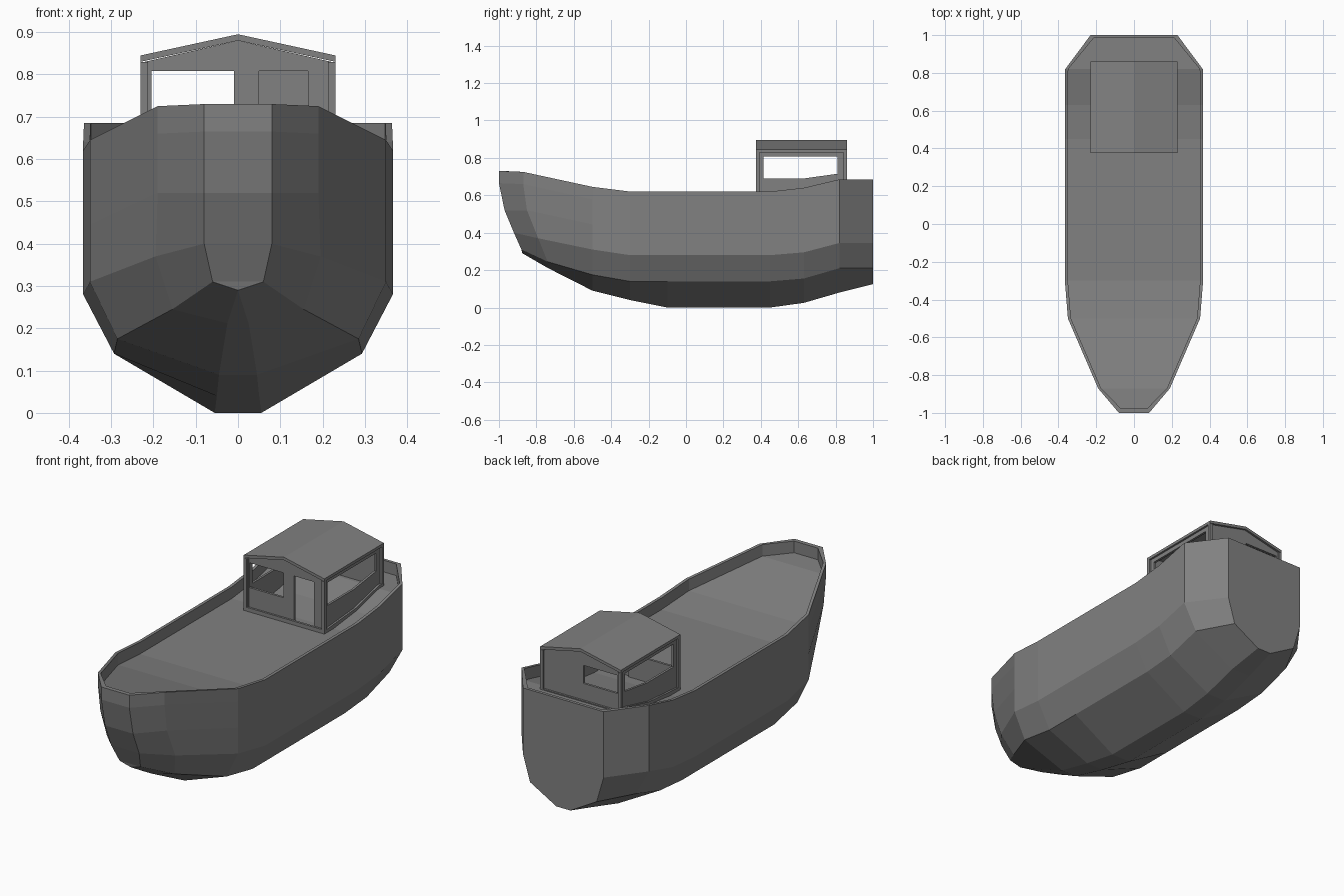
import bpy
import bmesh

cube = bpy.data.objects.get("Cube")
if cube:
    bpy.data.objects.remove(cube, do_unlink=True)

GREY = 0.22
paint = bpy.data.materials.new("plain grey")
paint.use_nodes = True
paint.diffuse_color = (GREY, GREY, GREY, 1)
paint.node_tree.nodes["Principled BSDF"].inputs["Base Color"].default_value = (GREY, GREY, GREY, 1)


def finish(name, bm):
    bmesh.ops.remove_doubles(bm, verts=bm.verts, dist=0.0005)
    bmesh.ops.recalc_face_normals(bm, faces=bm.faces)
    mesh = bpy.data.meshes.new(name)
    bm.to_mesh(mesh)
    bm.free()
    mesh.materials.append(paint)
    obj = bpy.data.objects.new(name, mesh)
    bpy.context.collection.objects.link(obj)
    return obj


def prism(name, axis, start, depth, outline):
    """Extrude an outline along x or y; outline is (y, z) or (x, z)."""
    bm = bmesh.new()
    place = (lambda a, b: (start, a, b)) if axis == "x" else (lambda a, b: (a, start, b))
    face = bm.faces.new([bm.verts.new(place(a, b)) for a, b in outline])
    new = bmesh.ops.extrude_face_region(bm, geom=[face])["geom"]
    shift = (depth, 0, 0) if axis == "x" else (0, depth, 0)
    bmesh.ops.translate(bm, vec=shift, verts=[g for g in new if isinstance(g, bmesh.types.BMVert)])
    return finish(name, bm)


def rect(a, b, c, d):
    return [(a, c), (b, c), (b, d), (a, d)]


# Hull: half sections from rail to keel, bow to stern
RAIL, BULWARK = 0.016, 0.06
sections = [
    [(.08, -1, .73), (.08, -1, .665), (.08, -.97, .52), (.08, -.92, .4), (.06, -.88, .31), (0, -.875, .29)],
    [(.19, -.87, .725), (.19, -.87, .66), (.19, -.85, .52), (.195, -.79, .37), (.155, -.74, .245), (.025, -.74, .212)],
]
# y, half width, rail z, knuckle z, chine x, chine z, keel x, keel z
stations = [
    (-.5, .35, .645, .31, .285, .175, .045, .09),
    (-.3, .366, .62, .28, .293, .14, .05, .04),
    (-.1, .366, .62, .28, .293, .14, .055, 0),
    (.45, .366, .62, .28, .293, .14, .055, 0),
    (.63, .366, .64, .295, .293, .155, .055, .025),
    (.82, .364, .685, .345, .29, .21, .055, .08),
    (1, .23, .685, .345, .19, .21, .04, .125),
]
for y, w, rail, knuckle, cx, cz, kx, kz in stations:
    span = rail - knuckle
    sections.append([(w, y, rail), (w, y, rail - span * .2), (w, y, rail - span * .6),
                     (w, y, knuckle), (cx, y, cz), (kx, y, kz)])

bm = bmesh.new()
rings = []
for i, half in enumerate(sections):
    x, y, z = half[0]
    # inner rail edge and deck edge
    inner_y = y + (.022 if i == 0 else -RAIL if i == len(sections) - 1 else 0)
    inner_x = x - (.012 if i == 0 else RAIL)
    side = [(inner_x, inner_y, z - BULWARK), (inner_x, inner_y, z)] + half
    full = side + [(-px, py, pz) for px, py, pz in reversed(side)]
    rings.append([bm.verts.new(p) for p in full])
count = len(rings[0])
for a, b in zip(rings, rings[1:]):
    for k in range(count):
        n = (k + 1) % count
        bm.faces.new((a[k], a[n], b[n], b[k]))
# Bow strip and transom, including the rail and bulwark across each end
for ring in (rings[0], rings[-1]):
    for k in range(count // 2 - 1):
        bm.faces.new((ring[k], ring[k + 1], ring[count - 2 - k], ring[count - 1 - k]))
finish("hull", bm)

# Cabin shell limits
X, FRONT, BACK = .23, .375, .86
EAVE, RIDGE, SKIN = .845, .895, .015
INSET, THICK, HEAD = .01, .012, .808

prism("cabin_roof", "y", FRONT, BACK - FRONT,
      [(-X, EAVE - SKIN), (-X, EAVE), (0, RIDGE), (X, EAVE), (X, EAVE - SKIN), (0, RIDGE - SKIN)])

# Corner posts
POST = .017
for x, side in ((-X, "right"), (X - POST, "left")):
    for y, end, foot in ((FRONT, "front", .55), (BACK - POST, "back", .6)):
        prism(f"{end}_{side}_post", "y", y, POST, rect(x, x + POST, foot, EAVE - SKIN))

# Side walls with a sill that follows the deck
y0, y1 = FRONT + POST / 2, BACK - POST / 2
deck_line = [(y0, .55), (.63, .57), (y1, .61)]
sill_line = [(y1, .718), (.81, .715), (.63, .69), (y0, .69)]
trim_line = [(BACK, .64), (.82, .64), (.63, .595), (FRONT, .575)]
for sign, side in ((-1, "right"), (1, "left")):
    start, depth = sign * (X - INSET), -sign * THICK
    prism(f"{side}_wall_lower", "x", start, depth, deck_line + sill_line)
    prism(f"{side}_wall_header", "x", start, depth, rect(y0, y1, HEAD, EAVE - SKIN))
    prism(f"{side}_wall_front_jamb", "x", start, depth, rect(y0, .415, .6, HEAD))
    prism(f"{side}_wall_back_jamb", "x", start, depth, rect(.81, y1, .65, HEAD))
    prism(f"{side}_base_trim", "x", sign * X, depth,
          [(FRONT, .55), (.63, .57), (BACK, .61)] + trim_line)

# End walls: window on the right, doorway in the front only
W = X - INSET
gable = [(-W, HEAD), (W, HEAD), (W, EAVE - SKIN), (0, RIDGE - SKIN), (-W, EAVE - SKIN)]
WIN_A, WIN_B, DOOR_A, DOOR_B = -.205, -.01, .05, .165
for end, y, depth, foot, sill, base_y in (
        ("front", FRONT + INSET, THICK, .55, .68, FRONT),
        ("back", BACK - INSET, -THICK, .6, .715, BACK)):
    prism(f"{end}_wall_gable", "y", y, depth, gable)
    prism(f"{end}_wall_under_window", "y", y, depth, rect(WIN_A, WIN_B, foot, sill))
    prism(f"{end}_wall_window_jamb", "y", y, depth, rect(-W, WIN_A, foot, HEAD))
    if end == "front":
        prism("front_wall_middle", "y", y, depth, rect(WIN_B, DOOR_A, foot, HEAD))
        prism("front_wall_door_jamb", "y", y, depth, rect(DOOR_B, W, foot, HEAD))
    else:
        prism("back_wall_panel", "y", y, depth, rect(WIN_B, W, foot, HEAD))
    prism(f"{end}_base_trim", "y", base_y, depth, rect(-X, X, foot, foot + .03))
